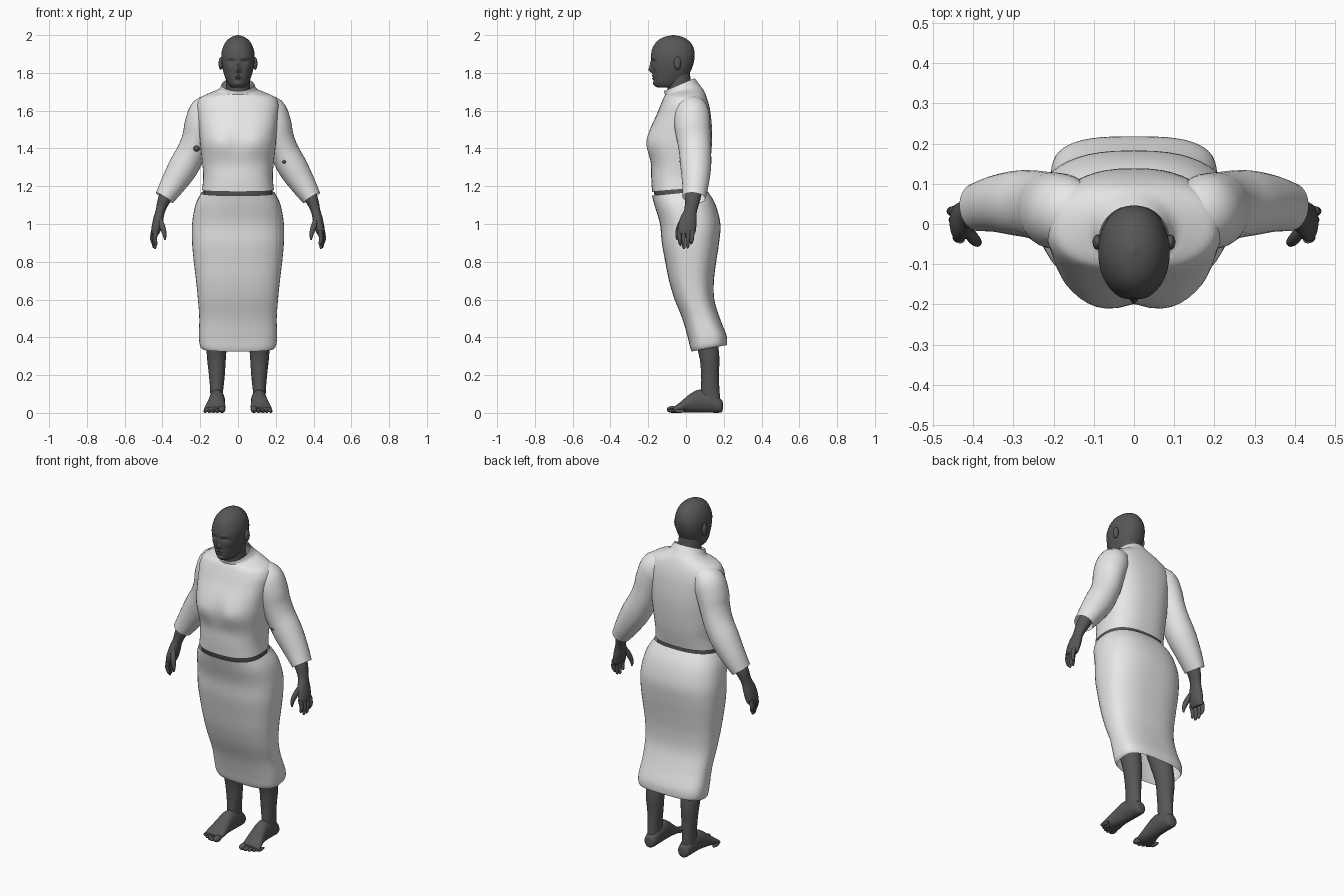
import bpy, bmesh, math
from mathutils import Vector

X, Y, Z = Vector((1, 0, 0)), Vector((0, 1, 0)), Vector((0, 0, 1))


def material(name, v):
    m = bpy.data.materials.new(name)
    m.diffuse_color = (v, v, v, 1)
    return m


SKIN = material("dark_skin", 0.095)
CLOTH = material("light_cloth", 0.8)


def finish(bm, name, mat, angle=50):
    bmesh.ops.recalc_face_normals(bm, faces=bm.faces)
    me = bpy.data.meshes.new(name)
    bm.to_mesh(me)
    bm.free()
    me.materials.append(mat)
    ob = bpy.data.objects.new(name, me)
    bpy.context.collection.objects.link(ob)
    bpy.ops.object.select_all(action='DESELECT')
    ob.select_set(True)
    bpy.context.view_layer.objects.active = ob
    bpy.ops.object.shade_smooth_by_angle(angle=math.radians(angle))
    return ob


def spline(rows, steps):
    """Smooth curve through all rows of ring values."""
    out = []
    for i in range(len(rows) - 1):
        p0, p1, p2, p3 = (rows[min(max(j, 0), len(rows) - 1)] for j in (i - 1, i, i + 1, i + 2))
        for s in range(steps):
            t = s / steps
            out.append([b + 0.5 * t * (c - a + t * (2 * a - 5 * b + 4 * c - d + t * (3 * (b - c) + d - a)))
                        for a, b, c, d in zip(p0, p1, p2, p3)])
    return out + [list(rows[-1])]


def loft(name, rings, mat, v, t=None, sides=32, steps=4, caps=(True, True), sculpt=None, flip=1):
    """Rings are x, y, z, half width, half depth, squareness, tilt."""
    rings = spline([tuple(r) + (2, 0)[len(r) - 5:] for r in rings], steps)
    bm = bmesh.new()
    loops = []
    for i, (x, y, z, a, b, e, tilt) in enumerate(rings):
        lo, hi = rings[max(i - 1, 0)], rings[min(i + 1, len(rings) - 1)]
        tan = t or (Vector(hi[:3]) - Vector(lo[:3])).normalized()
        u = v.cross(tan).normalized()
        w = tan.cross(u)
        loop = []
        for k in range(sides):
            c, s = math.cos(math.tau * k / sides), math.sin(math.tau * k / sides)
            c = math.copysign(abs(c) ** (2 / e), c) * a
            s = math.copysign(abs(s) ** (2 / e), s) * b
            p = Vector((x, y, z)) + u * c + w * s + tan * (s * tilt)
            if sculpt:
                sculpt(p)
            p.x *= flip
            loop.append(bm.verts.new(p))
        loops.append(loop)
    for la, lb in zip(loops, loops[1:]):
        for k in range(sides):
            n = (k + 1) % sides
            bm.faces.new((la[k], la[n], lb[n], lb[k]))
    for cap, loop in zip(caps, (loops[0], loops[-1])):
        if cap:
            bm.faces.new(loop)
    return finish(bm, name, mat)


def column(name, rows, mat, **kw):
    """Rows are height, front y, back y, half width, squareness, tilt."""
    rings = [(0, (f + b) / 2, z, rx, (b - f) / 2, e, tilt) for z, f, b, rx, e, tilt in rows]
    return loft(name, rings, mat, Y, t=Z, **kw)


def ellipsoid(name, loc, size, mat):
    bm = bmesh.new()
    bmesh.ops.create_uvsphere(bm, u_segments=16, v_segments=10, radius=1)
    for p in bm.verts:
        p.co = Vector(loc) + Vector(a * b for a, b in zip(p.co, size))
    return finish(bm, name, mat)


def bumps(items, limit):
    """Push the front surface along y with soft bumps: x, z, amount, x size, z size."""
    def sculpt(p):
        if p.y < limit:
            fade = min(1, (limit - p.y) / 0.04)
            p.y += fade * sum(d * math.exp(-((abs(p.x) - x) / sx) ** 2 - ((p.z - z) / sz) ** 2)
                              for x, z, d, sx, sz in items)
    return sculpt


# Head with sculpted nose, brows, eye sockets, lips, cheeks and chin
face = bumps([(0, 1.815, -0.020, 0.013, 0.014), (0, 1.84, -0.010, 0.010, 0.02),
              (0.034, 1.86, 0.013, 0.017, 0.010), (0.034, 1.88, -0.004, 0.025, 0.008),
              (0.033, 1.859, -0.005, 0.010, 0.006), (0, 1.783, -0.008, 0.020, 0.005),
              (0, 1.770, -0.008, 0.018, 0.005), (0, 1.777, 0.004, 0.024, 0.003),
              (0, 1.742, -0.007, 0.020, 0.010), (0.05, 1.825, -0.004, 0.016, 0.016)], -0.11)
column("head", [(1.722, -0.150, -0.05, 0.030, 2, 0), (1.730, -0.163, -0.03, 0.044, 2, 0),
                (1.75, -0.170, -0.01, 0.058, 2.1, 0), (1.78, -0.174, 0.01, 0.070, 2.2, 0),
                (1.82, -0.178, 0.03, 0.081, 2.2, 0), (1.86, -0.184, 0.042, 0.087, 2.2, 0),
                (1.90, -0.185, 0.046, 0.088, 2.1, 0), (1.94, -0.173, 0.037, 0.078, 2, 0),
                (1.97, -0.150, 0.015, 0.060, 2, 0), (1.99, -0.115, -0.018, 0.034, 2, 0),
                (2.0, -0.070, -0.062, 0.003, 2, 0)],
       SKIN, sides=80, steps=7, sculpt=face)
column("neck", [(1.62, -0.07, 0.06, 0.07, 2, 0), (1.70, -0.095, 0.035, 0.063, 2, 0),
                (1.80, -0.11, 0.02, 0.063, 2, 0)], SKIN)

# Shirt body with standing collar
bust = bumps([(0.095, 1.43, -0.012, 0.07, 0.07), (0, 1.43, 0.008, 0.03, 0.06)], -0.06)
column("shirt", [(1.182, -0.180, 0.105, 0.190, 2.5, 0.08), (1.25, -0.184, 0.118, 0.184, 2.5, 0.04),
                 (1.32, -0.186, 0.128, 0.189, 2.5, 0), (1.42, -0.205, 0.137, 0.200, 2.5, 0),
                 (1.50, -0.190, 0.138, 0.207, 2.5, 0), (1.58, -0.155, 0.131, 0.215, 2.5, 0),
                 (1.63, -0.135, 0.122, 0.217, 2.4, 0), (1.67, -0.118, 0.110, 0.198, 2.3, 0),
                 (1.695, -0.110, 0.095, 0.145, 2.1, 0.1), (1.71, -0.112, 0.075, 0.103, 2, 0.25),
                 (1.738, -0.116, 0.046, 0.086, 2, 0.42)],
       CLOTH, sides=48, caps=(False, False), sculpt=bust)

# Bare waist between shirt and skirt
column("waist", [(1.05, -0.13, 0.10, 0.18, 2.5, 0), (1.17, -0.171, 0.094, 0.182, 2.5, 0),
                 (1.26, -0.165, 0.095, 0.17, 2.5, 0)], SKIN)

# Long fitted skirt, open at the hem
column("skirt", [(0.342, 0.030, 0.216, 0.190, 3, 0.18), (0.36, 0.022, 0.218, 0.202, 3, 0.15),
                 (0.41, 0.008, 0.213, 0.207, 2.9, 0.05), (0.50, -0.020, 0.180, 0.205, 2.7, 0),
                 (0.60, -0.060, 0.150, 0.212, 2.6, 0), (0.70, -0.090, 0.148, 0.222, 2.6, 0),
                 (0.80, -0.110, 0.160, 0.234, 2.6, 0), (0.90, -0.128, 0.175, 0.243, 2.6, 0),
                 (1.00, -0.138, 0.182, 0.243, 2.5, 0), (1.10, -0.165, 0.155, 0.226, 2.5, 0.04),
                 (1.165, -0.181, 0.110, 0.195, 2.5, 0.1)],
       CLOTH, sides=48, caps=(False, False))

for side, f in (("left", 1), ("right", -1)):
    # Sleeve and forearm
    loft(side + "_sleeve", [(0.11, 0.03, 1.645, 0.045, 0.06), (0.165, 0.03, 1.60, 0.085, 0.09),
                            (0.197, 0.033, 1.53, 0.085, 0.095), (0.217, 0.04, 1.46, 0.078, 0.09),
                            (0.245, 0.048, 1.385, 0.077, 0.085), (0.29, 0.052, 1.30, 0.079, 0.081),
                            (0.345, 0.05, 1.21, 0.067, 0.070), (0.39, 0.042, 1.138, 0.052, 0.060)],
         CLOTH, Y, caps=(True, False), flip=f)
    loft(side + "_forearm", [(0.345, 0.05, 1.22, 0.042, 0.045), (0.39, 0.035, 1.13, 0.034, 0.040),
                             (0.411, 0.024, 1.07, 0.025, 0.034), (0.423, 0.012, 1.02, 0.027, 0.045),
                             (0.434, 0.004, 0.97, 0.025, 0.048), (0.440, 0.002, 0.945, 0.017, 0.042)],
         SKIN, Y, flip=f)
    # Fingers and thumb
    for i, (y, tip) in enumerate(((-0.036, 0.885), (-0.013, 0.868), (0.011, 0.872), (0.033, 0.892))):
        x = 0.432 + 0.005 * i
        loft(f"{side}_finger_{i + 1}", [(x, y, 0.965, 0.013, 0.0125), (x + 0.008, y * 0.95, 0.925, 0.011, 0.011),
                                        (x + 0.003, y * 0.85, tip + 0.012, 0.009, 0.009),
                                        (x, y * 0.8, tip, 0.003, 0.003)],
             SKIN, Y, sides=12, flip=f)
    loft(side + "_thumb", [(0.418, -0.01, 1.03, 0.014, 0.016), (0.400, -0.035, 0.985, 0.015, 0.015),
                           (0.389, -0.046, 0.945, 0.011, 0.011), (0.387, -0.047, 0.915, 0.004, 0.004)],
         SKIN, Y, sides=12, flip=f)
    # Leg, foot and toes
    loft(side + "_leg", [(0.11, 0.03, 0.85, 0.085, 0.10), (0.108, 0.065, 0.55, 0.066, 0.075),
                         (0.114, 0.12, 0.32, 0.052, 0.055), (0.112, 0.127, 0.20, 0.042, 0.047),
                         (0.113, 0.128, 0.11, 0.034, 0.050), (0.112, 0.128, 0.05, 0.036, 0.056)],
         SKIN, Y, t=Z, flip=f)
    loft(side + "_foot", [(0.11, 0.195, 0.036, 0.012, 0.016), (0.11, 0.185, 0.038, 0.032, 0.036),
                          (0.11, 0.13, 0.055, 0.040, 0.054), (0.111, 0.07, 0.062, 0.042, 0.061),
                          (0.115, 0.02, 0.050, 0.046, 0.049), (0.121, -0.03, 0.029, 0.055, 0.028),
                          (0.126, -0.066, 0.016, 0.054, 0.015)],
         SKIN, Z, t=-Y, flip=f)
    for i in range(5):
        r = 0.018 if i == 0 else 0.0125 - 0.0008 * i
        ellipsoid(f"{side}_toe_{i + 1}", (f * (0.085 + 0.003 * (i > 0) + 0.0215 * i), -0.072 + 0.004 * i * i * 0.6, r),
                  (r, 0.030, r), SKIN)
    # Ear
    ellipsoid(side + "_ear", (f * 0.091, -0.045, 1.85), (0.012, 0.019, 0.034), SKIN)

# Skin showing through the sleeve folds
ellipsoid("right_sleeve_gap", (-0.22, -0.034, 1.40), (0.018, 0.02, 0.016), SKIN)
ellipsoid("left_sleeve_gap", (0.245, -0.016, 1.33), (0.012, 0.02, 0.011), SKIN)
